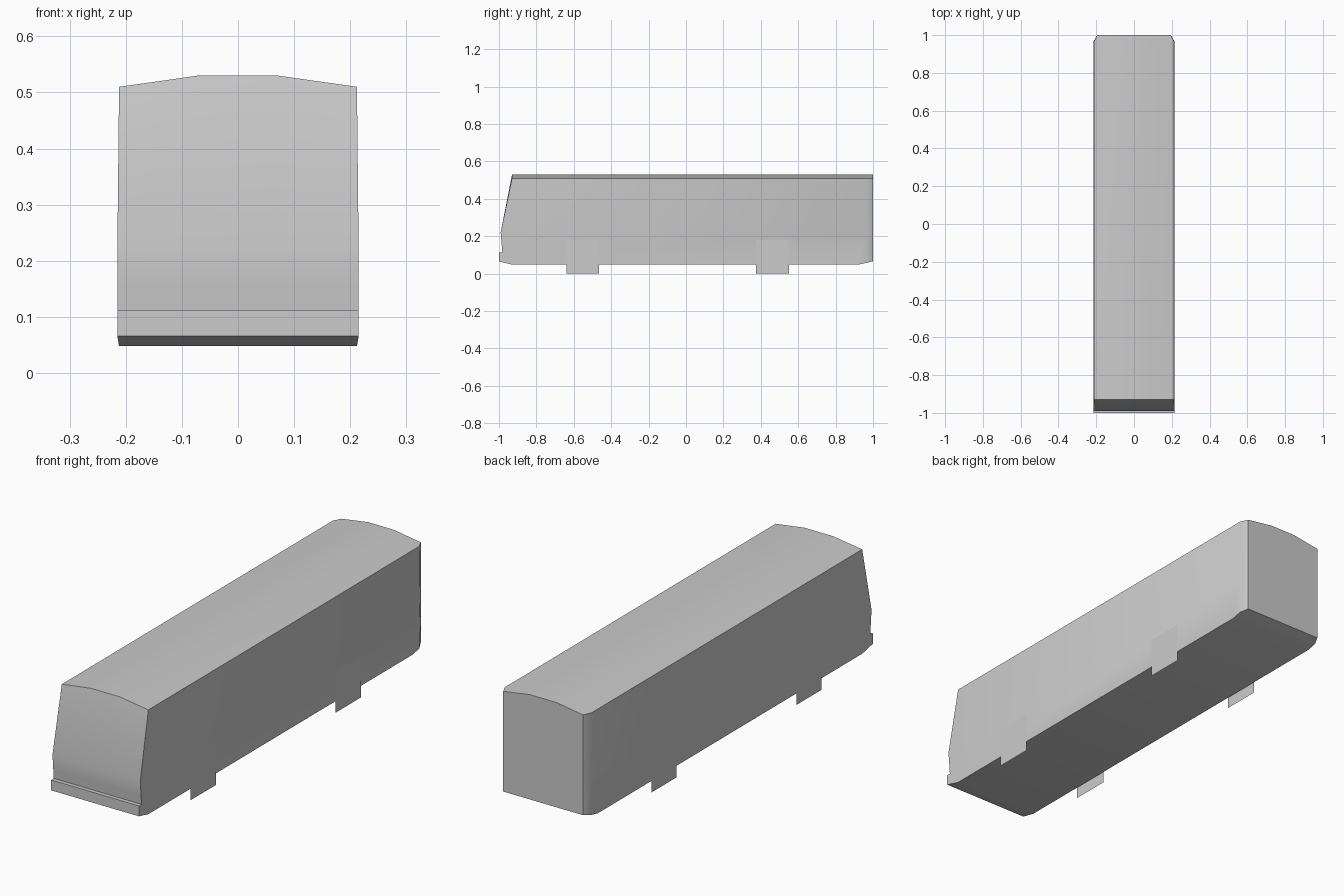
import bpy, bmesh, math

cube = bpy.data.objects.get("Cube")
if cube:
    bpy.data.objects.remove(cube, do_unlink=True)

# One plain grey for the whole vehicle
grey = bpy.data.materials.new("body_grey")
grey.use_nodes = True
colour = (0.6, 0.6, 0.6, 1)
grey.diffuse_color = colour
grey.node_tree.nodes["Principled BSDF"].inputs["Base Color"].default_value = colour


def make_object(name, bm, smooth_angle=None):
    mesh = bpy.data.meshes.new(name)
    bm.to_mesh(mesh)
    bm.free()
    mesh.materials.append(grey)
    obj = bpy.data.objects.new(name, mesh)
    bpy.context.collection.objects.link(obj)
    if smooth_angle:
        bpy.ops.object.select_all(action='DESELECT')
        obj.select_set(True)
        bpy.context.view_layer.objects.active = obj
        bpy.ops.object.shade_smooth_by_angle(angle=math.radians(smooth_angle))
    return obj


BELT_Z, WIDE, NARROW, REAR = 0.22, 0.215, 0.212, 0.195
EAVE_DROP = 0.02

# Side outline: name -> (y, z, half width)
outline = {
    "roof_front": (-0.93, 0.53, NARROW),
    "roof_back": (0.965, 0.53, NARROW),
    "roof_end": (1.0, 0.53, REAR),
    "tail_low": (1.0, 0.066, REAR),
    "tail_under": (0.965, 0.058, NARROW),
    "floor_back": (0.92, 0.048, NARROW),
    "floor_front": (-0.93, 0.048, NARROW),
    "bumper_low": (-1.0, 0.066, WIDE),
    "bumper_top": (-1.0, 0.112, WIDE),
    "bumper_step": (-0.982, 0.112, WIDE),
    "nose_low": (-0.985, 0.15, WIDE),
    "nose": (-0.991, BELT_Z, WIDE),
}

# Body shell: four points across at every outline station
bm = bmesh.new()
rows = {}
for key, (y, z, w) in outline.items():
    edge_z = z - EAVE_DROP if key.startswith("roof") else z
    rows[key] = [bm.verts.new(p) for p in (
        (-w, y, edge_z), (-w / 3, y, z), (w / 3, y, z), (w, y, edge_z))]
keys = list(rows)
for a, b in zip(keys, keys[1:] + keys[:1]):
    if (a, b) == ("roof_end", "tail_low"):
        continue
    for i in range(3):
        bm.faces.new((rows[a][i], rows[a][i + 1], rows[b][i + 1], rows[b][i]))

# Side walls, split at the belt line, with bevelled rear corners
tail_belts = []
for col in (0, 3):
    s = -1 if col == 0 else 1
    corner = bm.verts.new((s * WIDE, 0.965, BELT_Z))
    tail = bm.verts.new((s * REAR, 1.0, BELT_Z))
    tail_belts.append(tail)
    p = {k: r[col] for k, r in rows.items()}
    bm.faces.new((p["roof_front"], p["roof_back"], corner, p["nose"]))
    bm.faces.new([p["nose"], corner] + [p[k] for k in keys[4:-1]])
    bm.faces.new((p["roof_back"], p["roof_end"], tail, corner))
    bm.faces.new((corner, tail, p["tail_low"], p["tail_under"]))

# Flat rear wall
bm.faces.new(rows["roof_end"] + [tail_belts[1]] + rows["tail_low"][::-1] + [tail_belts[0]])
bmesh.ops.recalc_face_normals(bm, faces=bm.faces)
make_object("bus_body", bm, 30)

# Wheel panels: thin single sheets on both sides
for side, s in (("left", 1), ("right", -1)):
    for axle, y in (("front", -0.552), ("rear", 0.463)):
        bm = bmesh.new()
        x, half = s * 0.216, 0.088
        corners = [(x, y - half, 0), (x, y + half, 0), (x, y + half, 0.18), (x, y - half, 0.18)]
        face = bm.faces.new([bm.verts.new(c) for c in corners])
        if face.normal.x * s < 0 or s < 0:
            face.normal_flip()
        make_object(f"{side}_{axle}_wheel_panel", bm)
